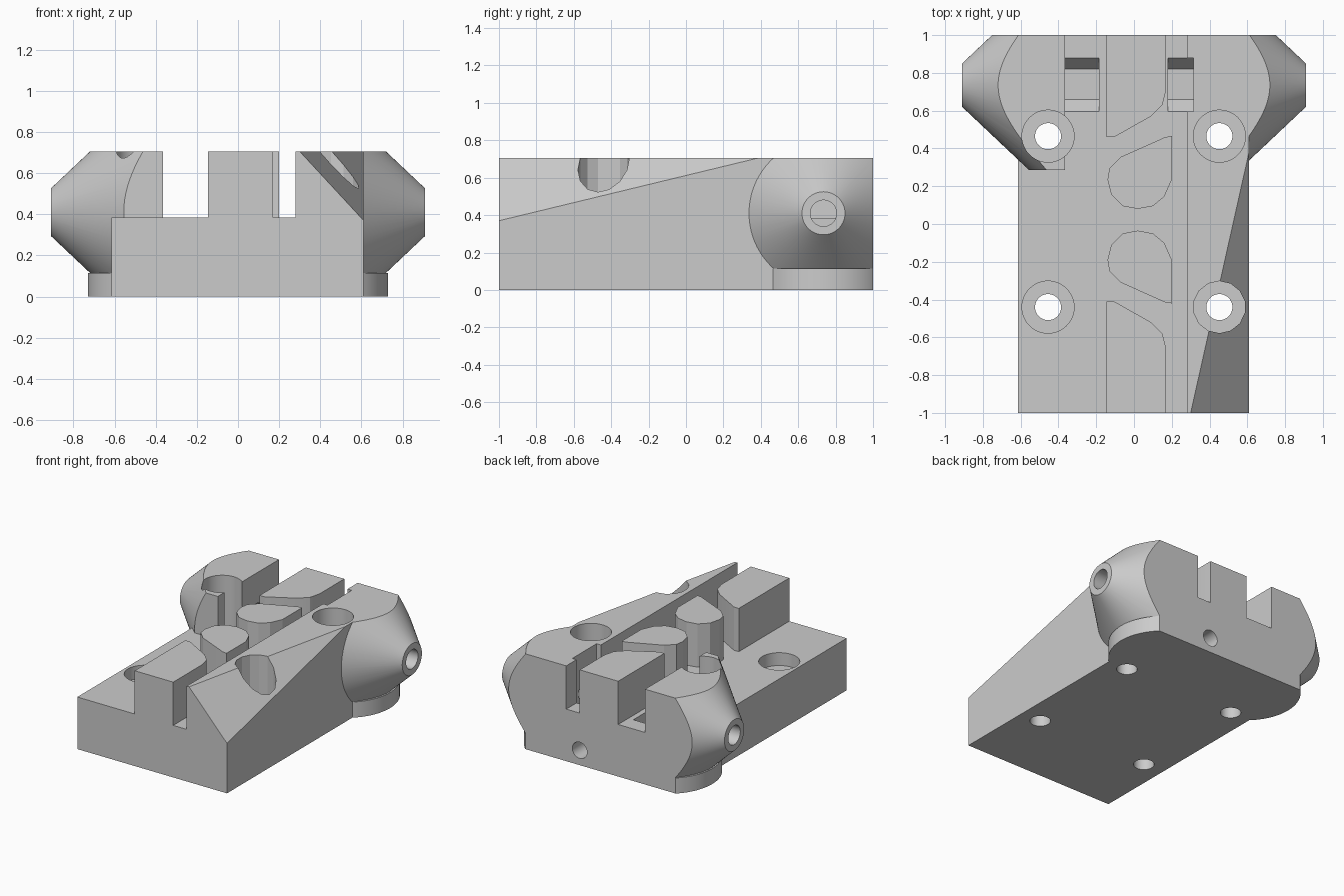
import bpy, bmesh, math
from mathutils import Vector, Matrix

cube = bpy.data.objects.get("Cube")
if cube:
    bpy.data.objects.remove(cube)

grey = bpy.data.materials.new("plain_grey")
grey.use_nodes = True
grey.diffuse_color = (0.6, 0.6, 0.6, 1)
grey.node_tree.nodes["Principled BSDF"].inputs["Base Color"].default_value = (0.6, 0.6, 0.6, 1)

FLOOR, TOP = 0.385, 0.705
BOSS_Y, BOSS_Z = 0.735, 0.41


def add(name, bm):
    bmesh.ops.recalc_face_normals(bm, faces=bm.faces)
    mesh = bpy.data.meshes.new(name)
    bm.to_mesh(mesh)
    bm.free()
    mesh.materials.append(grey)
    obj = bpy.data.objects.new(name, mesh)
    bpy.context.collection.objects.link(obj)
    return obj


def prism(name, profile, axis, lo, hi, plane=None):
    """Extrude a 2D profile along an axis, optionally sliced by a plane."""
    place = {"X": lambda a, b: (lo, a, b), "Y": lambda a, b: (a, lo, b),
             "Z": lambda a, b: (a, b, lo)}[axis]
    step = Vector([(hi - lo) * (axis == k) for k in "XYZ"])
    bm = bmesh.new()
    face = bm.faces.new([bm.verts.new(place(*p)) for p in profile])
    ext = bmesh.ops.extrude_face_region(bm, geom=[face], use_keep_orig=True)
    verts = [g for g in ext["geom"] if isinstance(g, bmesh.types.BMVert)]
    bmesh.ops.translate(bm, verts=verts, vec=step)
    if plane:
        cut = bmesh.ops.bisect_plane(bm, geom=bm.verts[:] + bm.edges[:] + bm.faces[:],
                                     plane_co=plane[0], plane_no=plane[1], clear_outer=True)
        edges = [g for g in cut["geom_cut"] if isinstance(g, bmesh.types.BMEdge)]
        bmesh.ops.edgenet_fill(bm, edges=edges)
    return add(name, bm)


def box(name, x, y, z):
    return prism(name, [(x[0], y[0]), (x[1], y[0]), (x[1], y[1]), (x[0], y[1])], "Z", *z)


def rod(name, start, end, r1, r2=None, sides=48):
    """Cylinder or cone between two points."""
    a, b = Vector(start), Vector(end)
    bm = bmesh.new()
    turn = (b - a).to_track_quat("Z", "Y").to_matrix().to_4x4()
    bmesh.ops.create_cone(bm, cap_ends=True, segments=sides, radius1=r1,
                          radius2=r1 if r2 is None else r2, depth=(b - a).length,
                          matrix=Matrix.Translation((a + b) / 2) @ turn)
    return add(name, bm)


def combine(target, tool, operation):
    mod = target.modifiers.new(operation.lower(), "BOOLEAN")
    mod.operation, mod.solver, mod.object = operation, "EXACT", tool
    bpy.context.view_layer.update()
    graph = bpy.context.evaluated_depsgraph_get()
    mesh = bpy.data.meshes.new_from_object(target.evaluated_get(graph))
    target.modifiers.clear()
    target.data = mesh
    bpy.data.objects.remove(tool)


# Base with the tall side wall, its front corner sliced by a sloping plane
p = [Vector((0.30, -1, TOP)), Vector((0.61, -1, 0.37)), Vector((0.61, 0.385, TOP))]
normal = (p[1] - p[0]).cross(p[2] - p[0])
if normal.z < 0:
    normal.negate()
section = [(-0.615, 0), (0.61, 0), (0.61, TOP), (0.28, TOP), (0.28, FLOOR), (-0.615, FLOOR)]
body = prism("mounting_block", section, "Y", -1, 1, (p[0], normal))

# Conical side bosses and the rounded pads beneath them
for side, inner, front in ((-1, 0.365, 0.285), (1, 0.55, 0.3)):
    inner_r = 0.115 + (0.91 - inner) * 0.944
    boss = rod("boss", (side * inner, BOSS_Y, BOSS_Z), (side * 0.91, BOSS_Y, BOSS_Z),
               inner_r, 0.115, 96)
    combine(boss, box("boss_limits", (-1.2, 1.2), (front, 1), (0.115, TOP)), "INTERSECT")
    pad = rod("pad", (side * 0.366, BOSS_Y, 0), (side * 0.366, BOSS_Y, 0.115), 0.364, sides=96)
    combine(pad, box("pad_limits", (-1, 1), (0.2, 1), (-1, 1)), "INTERSECT")
    if side > 0:
        combine(boss, box("boss_trim", (0, 0.605), (0, 0.6), (0, 1)), "DIFFERENCE")
    combine(body, boss, "UNION")
    combine(body, pad, "UNION")

# Central guides, repeated front and back
ridge = [(-0.145, -1), (0.17, -1), (0.17, -0.66), (0.15, -0.58), (0.09, -0.52),
         (-0.105, -0.41), (-0.145, -0.41)]
drop = [(0.2, -0.42), (0.2, -0.19), (0.16, -0.1), (0.1, -0.05), (0.02, -0.035), (-0.06, -0.05),
        (-0.12, -0.11), (-0.14, -0.19), (-0.13, -0.25), (-0.07, -0.31), (0.165, -0.415)]
back_ridge = [(x, -1 * y if y == -1 else 0.05 - y) for x, y in ridge]
back_drop = [(x, 0.045 - y) for x, y in drop]
for shape in (ridge, drop, back_ridge, back_drop):
    combine(body, prism("guide", shape, "Z", 0.3, TOP), "UNION")

# Screw holes with counterbores
for x, y, sides in ((-0.455, 0.465, 48), (0.452, 0.465, 48),
                    (-0.455, -0.44, 48), (0.452, -0.44, 14)):
    combine(body, rod("counterbore", (x, y, 0.29), (x, y, 1), 0.138, sides=sides), "DIFFERENCE")
    combine(body, rod("screw_hole", (x, y, -0.1), (x, y, 0.5), 0.069), "DIFFERENCE")

# Slots beside the rear guide
slot = [(0.595, 0.9), (0.595, FLOOR), (0.66, 0.31), (0.82, 0.31), (0.88, FLOOR), (0.88, 0.9)]
for lo, hi in ((-0.365, -0.185), (0.18, 0.315)):
    combine(body, prism("slot", slot, "X", lo, hi), "DIFFERENCE")

# Bores through the bosses and into the back face
for end, inner in ((-1, -0.3), (1, 0.25)):
    combine(body, rod("bore", (end, BOSS_Y, BOSS_Z), (inner, BOSS_Y, BOSS_Z), 0.07), "DIFFERENCE")
combine(body, rod("back_bore", (0.17, 1.1, 0.11), (0.17, 0.5, 0.11), 0.06), "DIFFERENCE")

# Smooth curved faces, keep crisp edges
bpy.ops.object.select_all(action="DESELECT")
body.select_set(True)
bpy.context.view_layer.objects.active = body
bpy.ops.object.shade_smooth_by_angle(angle=math.radians(20))
